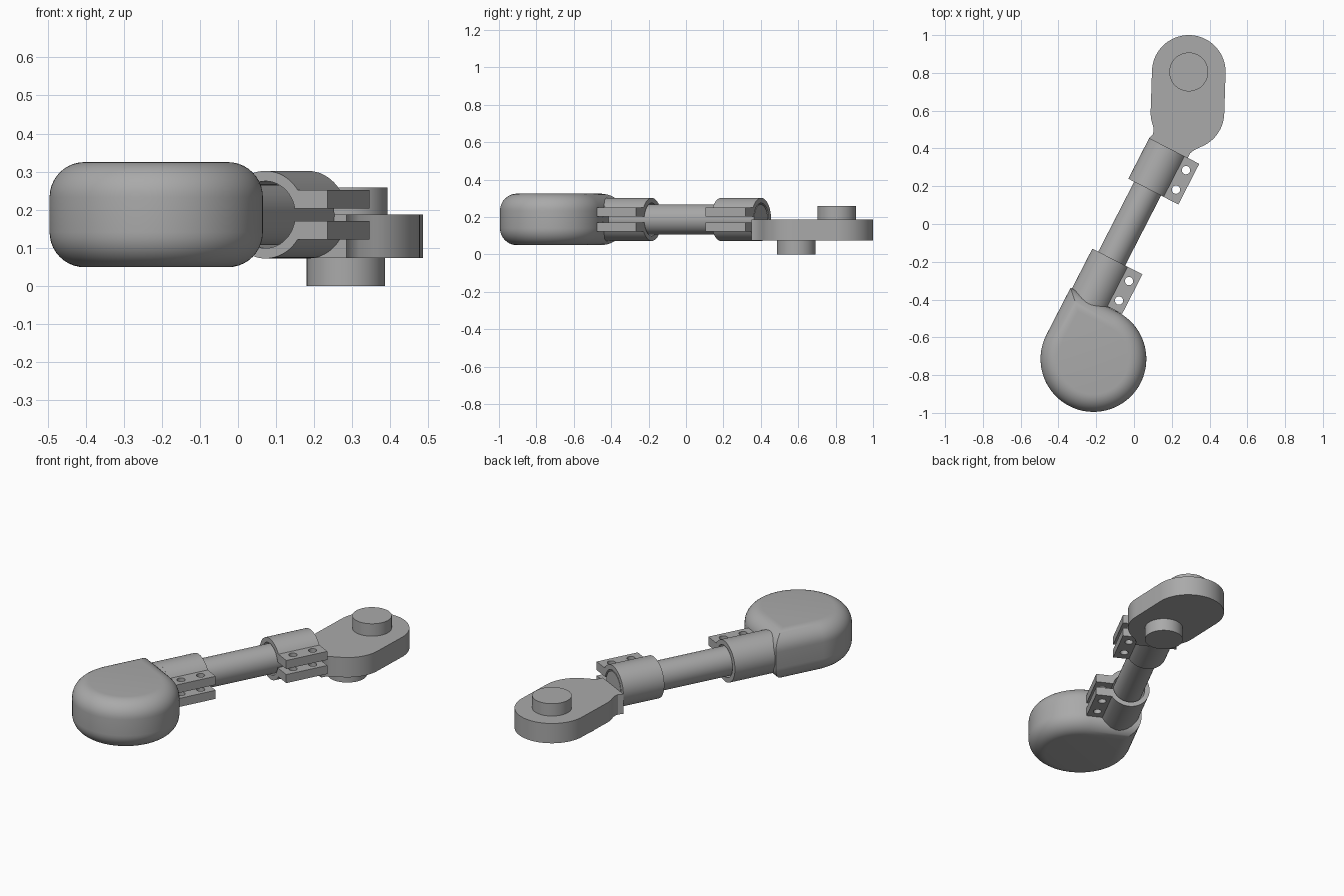
import bpy, bmesh
from math import sin, cos, pi, asin, sqrt, radians
from mathutils import Matrix, Vector

cube = bpy.data.objects.get("Cube")
if cube:
    bpy.data.objects.remove(cube)

GREY = bpy.data.materials.new("plain grey")
GREY.use_nodes = True
colour = (0.4, 0.4, 0.4, 1)
GREY.diffuse_color = colour
GREY.node_tree.nodes["Principled BSDF"].inputs["Base Color"].default_value = colour

MID = 0.187            # height of the rod axis
OUTER, INNER, ROD = 0.115, 0.088, 0.08
# Arm frame: local y runs along the rod, origin at the open end of the front clamp
ARM = Matrix.Translation((-0.118, -0.183, MID)) @ Matrix.Rotation(radians(-27.2), 4, 'Z')


def loft(name, rings, frame=Matrix(), smooth=True):
    """Skin a stack of equal closed rings and cap both ends."""
    bm = bmesh.new()
    loops = [[bm.verts.new(p) for p in ring] for ring in rings]
    n = len(loops[0])
    for a, b in zip(loops, loops[1:]):
        for i in range(n):
            j = (i + 1) % n
            bm.faces.new((a[i], a[j], b[j], b[i]))
    bm.faces.new(loops[0][::-1])
    bm.faces.new(loops[-1])
    bmesh.ops.recalc_face_normals(bm, faces=bm.faces)
    mesh = bpy.data.meshes.new(name)
    bm.to_mesh(mesh)
    bm.free()
    mesh.materials.append(GREY)
    obj = bpy.data.objects.new(name, mesh)
    bpy.context.collection.objects.link(obj)
    obj.matrix_world = frame
    if smooth:
        shade(obj)
    return obj


def shade(obj):
    bpy.ops.object.select_all(action='DESELECT')
    obj.select_set(True)
    bpy.context.view_layer.objects.active = obj
    bpy.ops.object.shade_smooth_by_angle(angle=radians(25))


def arc(cx, cy, r, a0, a1, n):
    return [(cx + r * cos(a0 + (a1 - a0) * i / n), cy + r * sin(a0 + (a1 - a0) * i / n))
            for i in range(n + 1)]


def upright(name, outline, z0, z1, frame=Matrix()):
    return loft(name, [[(x, y, z) for x, y in outline] for z in (z0, z1)], frame)


def along_rod(name, outline, y0, y1):
    return loft(name, [[(x, y, z) for x, z in outline] for y in (y0, y1)], ARM)


def disc(cx, cy, r, n=48):
    return arc(cx, cy, r, 0, 2 * pi, n)[:-1]


# Split clamp with two drilled ears
def clamp(name, y0, y1, holes):
    slot, ear_top, ear_end = 0.016, 0.065, 0.183
    a_out, a_in = asin(ear_top / OUTER), asin(slot / INNER)
    outline = arc(0, 0, OUTER, a_out, 2 * pi - a_out, 48)
    outline += [(ear_end, -ear_top), (ear_end, -slot)]
    outline += arc(0, 0, INNER, 2 * pi - a_in, a_in, 48)
    outline += [(ear_end, slot), (ear_end, ear_top)]
    body = along_rod(name, outline, y0, y1)
    for y in holes:
        cutter = upright("hole_cutter", disc(0.136, y, 0.022, 24), -0.2, 0.2, ARM)
        cutter.hide_render = True
        mod = body.modifiers.new("hole", 'BOOLEAN')
        mod.operation, mod.solver, mod.object = 'DIFFERENCE', 'EXACT', cutter
        bpy.context.view_layer.objects.active = body
        bpy.ops.object.modifier_apply(modifier=mod.name)
        bpy.data.objects.remove(cutter)
    shade(body)


clamp("front_clamp", -0.236, 0, (-0.18, -0.064))
clamp("back_clamp", 0.416, 0.658, (0.48, 0.596))
along_rod("rod", disc(0, 0, ROD), -0.22, 0.656)
along_rod("front_clamp_neck", disc(0, 0, OUTER), -0.34, -0.236)

# Rounded pad: a disc with one square corner that meets the clamp
R, FILLET, HALF = 0.28, 0.092, 0.138
shape = arc(0, 0, 1, pi / 2, -pi, 72) + [(-1, 1)]
levels = [(FILLET * (1 - sin(t)), HALF - FILLET * (1 - cos(t)))
          for t in (pi / 2 * i / 10 for i in range(11))]
levels = [(FILLET - FILLET * cos(t), HALF - FILLET + FILLET * sin(t))
          for t in (pi / 2 * i / 10 for i in range(11))]
stack = [(d, -z) for d, z in reversed(levels)] + levels
loft("pad", [[(0.157 + x * (R - d), -0.517 + y * (R - d), z) for x, y in shape]
             for d, z in stack], ARM)

# Lever plate: two rounded ends and a flared neck meeting the back clamp
far, near, r = (0.29, 0.805), (0.283, 0.59), 0.195


def corner(x):
    p = ARM @ Vector((x, 0.658, 0))
    return (p.x, p.y)


lever = arc(*far, r, 0, pi, 36)
lever += arc(*near, r, pi, radians(201), 6)
lever += [(0.104, 0.495), (0.1, 0.475), corner(-OUTER), corner(OUTER), (0.297, 0.374), (0.318, 0.391)]
lever += arc(*near, r, radians(-68), 0, 16)
upright("lever", lever, 0.073, MID)

# Pegs on either side of the lever
upright("top_peg", disc(*far, 0.103), MID, 0.258)
upright("bottom_peg", disc(near[0], near[1], 0.103), 0, 0.073)
